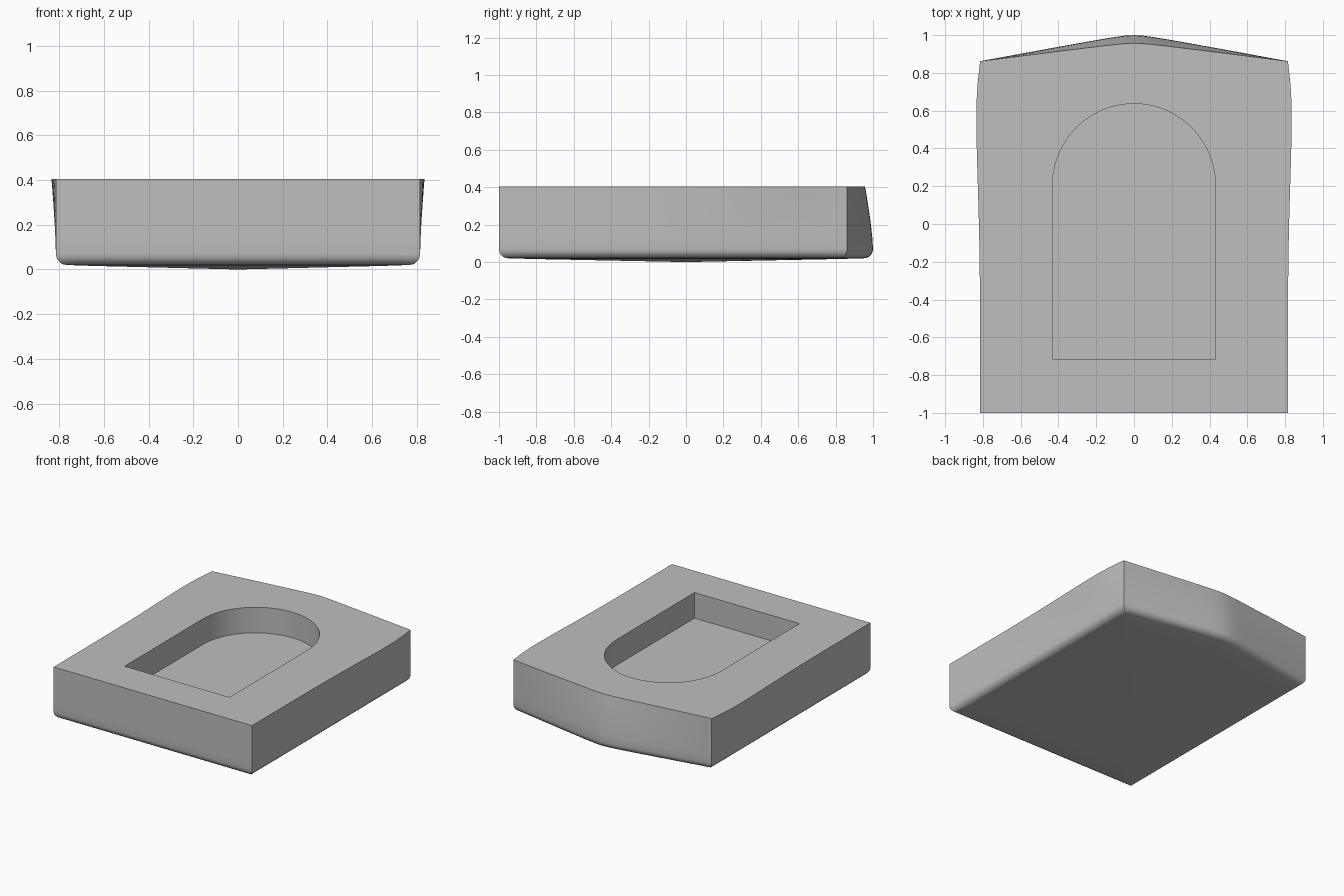
import bpy, bmesh, math

if "Cube" in bpy.data.objects:
    bpy.data.objects.remove(bpy.data.objects["Cube"], do_unlink=True)

HALF, FRONT, CORNER, TOP = 0.815, -1.0, 0.862, 0.405
RIM, ROUND = 0.02, 0.05

grey = bpy.data.materials.new("light grey")
grey.use_nodes = True
grey.diffuse_color = (0.52, 0.52, 0.52, 1)
grey.node_tree.nodes["Principled BSDF"].inputs["Base Color"].default_value = (0.52, 0.52, 0.52, 1)


def make_object(name, bm):
    bmesh.ops.recalc_face_normals(bm, faces=bm.faces)
    mesh = bpy.data.meshes.new(name)
    bm.to_mesh(mesh)
    bm.free()
    mesh.materials.append(grey)
    obj = bpy.data.objects.new(name, mesh)
    bpy.context.collection.objects.link(obj)
    return obj


def side_bulge(y):
    """Sideways swelling of the upper rim, strongest towards the back."""
    if y > 0.6:
        return math.cos((y - 0.6) / (CORNER - 0.6) * math.pi / 2)
    return math.exp(-((y - 0.6) / 0.55) ** 2)


def back_bow(x):
    """Pointed bow of the back wall with a rounded tip."""
    u = abs(x) / HALF
    tip = 0.08
    return (math.hypot(1, tip) - math.hypot(u, tip)) / (math.hypot(1, tip) - tip)


def outline(t):
    """Closed outline; t is 0 at the base and 1 at the upper rim."""
    n = 16
    steps = [i / n for i in range(n)]
    ys = [FRONT + (CORNER - FRONT) * s for s in steps]
    right = [(HALF + 0.02 * t * side_bulge(y), y) for y in ys]
    xs = [HALF * (1 - 2 * i / (2 * n)) for i in range(2 * n)]
    back = [(x, CORNER + (0.138 - 0.043 * t) * back_bow(x)) for x in xs]
    ys = [CORNER - (CORNER - FRONT) * s for s in steps]
    left = [(-HALF - 0.02 * t * side_bulge(y), y) for y in ys]
    front = [(-HALF + 2 * HALF * s, FRONT) for s in steps]
    return right + back + left + front


# Block: stacked outlines, rounded lower edge, shallow domed underside
levels = []
for i in range(7):
    z = TOP + (RIM + ROUND - TOP) * i / 6
    t = ((z - RIM - ROUND) / (TOP - RIM - ROUND)) ** 1.4
    levels.append((z, t, 0))
for i in range(1, 6):
    a = i / 5 * math.pi / 2
    levels.append((RIM + ROUND * (1 - math.sin(a)), 0, ROUND * (1 - math.cos(a))))
for s in (0.8, 0.55, 0.3, 0.1):
    levels.append((RIM * s, 0, 1 - s))

bm = bmesh.new()
rings = []
for z, t, inset in levels:
    ring = []
    for x, y in outline(t):
        kx, ky = (1 - inset / HALF, 1 - inset) if inset <= ROUND else (1 - inset,) * 2
        ring.append(bm.verts.new((x * kx, y * ky, z)))
    rings.append(ring)
for upper, lower in zip(rings, rings[1:]):
    for i in range(len(upper)):
        j = (i + 1) % len(upper)
        bm.faces.new((upper[i], upper[j], lower[j], lower[i]))
bm.faces.new(rings[0])
centre = bm.verts.new((0, 0, 0))
for a, b in zip(rings[-1], rings[-1][1:] + rings[-1][:1]):
    bm.faces.new((a, b, centre))
block = make_object("block", bm)

# Arched recess cutter
bm = bmesh.new()
R, ARC_Y, FLOOR = 0.431, 0.206, 0.215
profile = [(-R, -0.716), (R, -0.716)]
profile += [(R * math.cos(math.pi * i / 24), ARC_Y + R * math.sin(math.pi * i / 24)) for i in range(25)]
base = bm.faces.new([bm.verts.new((x, y, FLOOR)) for x, y in profile])
grown = bmesh.ops.extrude_face_region(bm, geom=[base])
bmesh.ops.translate(bm, vec=(0, 0, 0.4), verts=[v for v in grown["geom"] if isinstance(v, bmesh.types.BMVert)])
cutter = make_object("recess_cutter", bm)
cutter.hide_render = True
cutter.hide_set(True)

cut = block.modifiers.new("recess", "BOOLEAN")
cut.operation, cut.solver, cut.object = "DIFFERENCE", "EXACT", cutter
bpy.context.view_layer.objects.active = block
block.select_set(True)
bpy.ops.object.modifier_apply(modifier=cut.name)
bpy.data.objects.remove(cutter, do_unlink=True)
bpy.ops.object.shade_smooth_by_angle(angle=math.radians(30))
